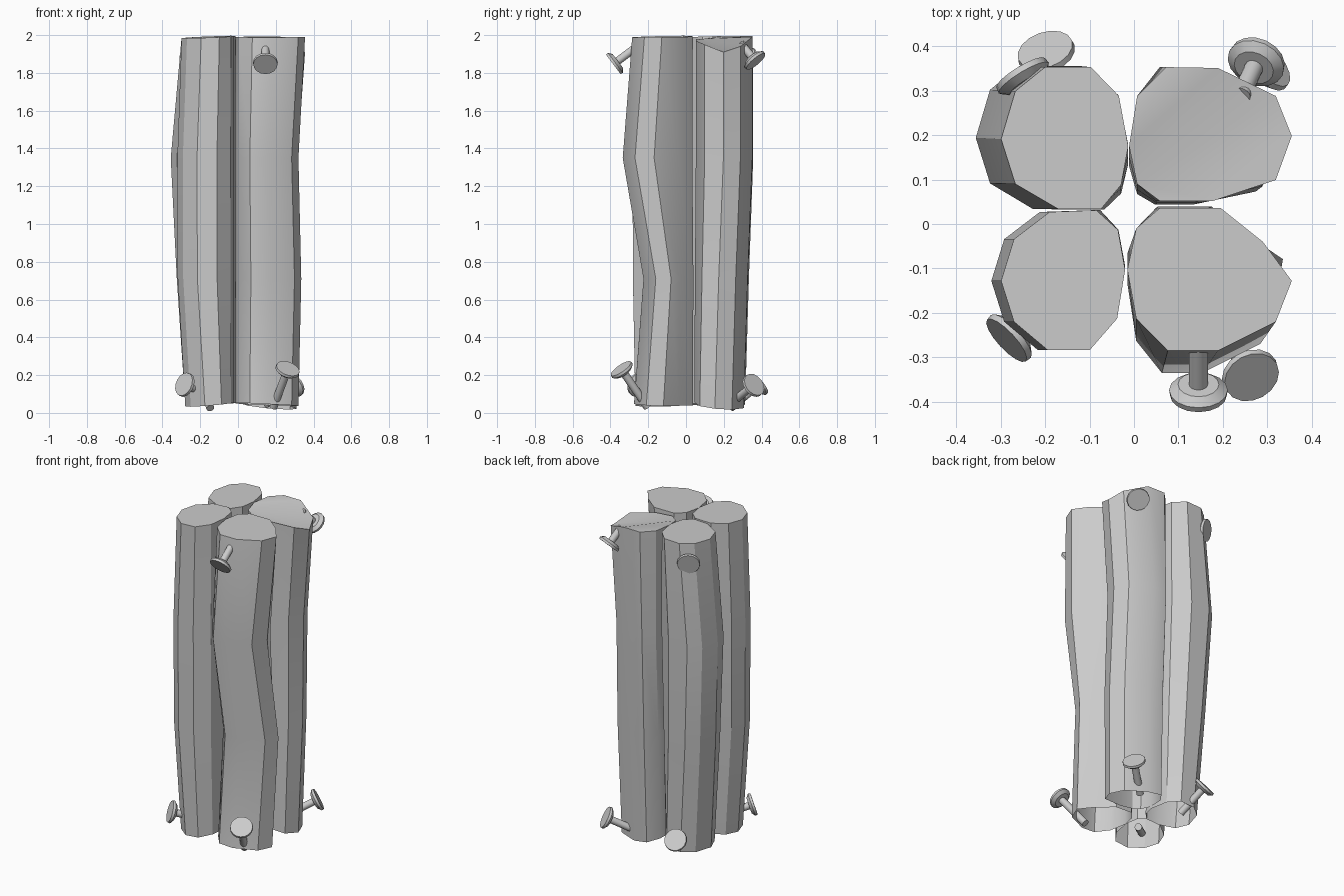
import bpy, bmesh, math
from mathutils import Vector

if "Cube" in bpy.data.objects:
    bpy.data.objects.remove(bpy.data.objects["Cube"])

# ring heights of every log, bottom to top
LEVELS = [0.045, 0.71, 1.35, 1.99]


def finish(bm, name, angle=30):
    bmesh.ops.recalc_face_normals(bm, faces=bm.faces)
    me = bpy.data.meshes.new(name)
    bm.to_mesh(me)
    bm.free()
    ob = bpy.data.objects.new(name, me)
    bpy.context.collection.objects.link(ob)
    bpy.ops.object.select_all(action='DESELECT')
    ob.select_set(True)
    bpy.context.view_layer.objects.active = ob
    bpy.ops.object.shade_smooth_by_angle(angle=math.radians(angle))
    return ob


def outer(v):
    """0 on the inner faces of the bundle, 1 on the outer ones."""
    return min(1, max(0, (abs(v) - 0.03) / 0.12))


def log(name, outline, shifts, bottom_tilt, top_tilt, dips=None):
    """Open-bottomed ten-sided log; the outer side wanders by the ring shifts."""
    bm = bmesh.new()
    n = len(outline)
    cx = sum(p[0] for p in outline) / n
    cy = sum(p[1] for p in outline) / n
    rings = []
    for k, z in enumerate(LEVELS):
        ring = []
        for i, (x, y) in enumerate(outline):
            tx, ty = (bottom_tilt if k == 0 else top_tilt if k == 3 else (0, 0))
            zz = z + tx * (x - cx) + ty * (y - cy)
            if k == 3 and dips:
                zz -= dips.get(i, 0)
            ring.append(bm.verts.new((x + shifts[k][0] * outer(x),
                                      y + shifts[k][1] * outer(y), zz)))
        rings.append(ring)
    for a, b in zip(rings, rings[1:]):
        for i in range(n):
            j = (i + 1) % n
            bm.faces.new((a[i], a[j], b[j], b[i]))
    t = rings[-1]
    if dips:  # chipped top in three facets
        for ids in ((8, 9, 0, 1), (1, 2, 7, 8), (2, 3, 4, 5, 6, 7)):
            bm.faces.new([t[i] for i in ids])
    else:
        bm.faces.new(t)
    return finish(bm, name)


log("log_back_left",
    [(-.2, .353), (-.097, .353), (-.034, .288), (-.013, .175), (-.029, .088),
     (-.074, .034), (-.171, .034), (-.267, .09), (-.299, .191), (-.267, .299)],
    [(.02, -.04), (-.025, -.02), (-.057, .003), (0, 0)], (.05, 0), (.04, .02))
log("log_back_right",
    [(.072, .353), (.189, .351), (.319, .288), (.355, .198), (.319, .099),
     (.178, .052), (.058, .052), (.007, .09), (-.011, .175), (.007, .288)],
    [(-.045, -.045), (-.03, -.025), (-.04, 0), (0, 0)], (-.11, -.1), (0, 0),
    {2: .05, 3: .08, 4: .04, 5: .02, 6: .01, 7: .01})
log("log_front_left",
    [(-.19, .027), (-.085, .031), (-.036, -.013), (-.02, -.103), (-.038, -.213),
     (-.099, -.283), (-.195, -.283), (-.27, -.22), (-.299, -.128), (-.27, -.034)],
    [(.02, .015), (-.02, .002), (-.022, 0), (0, 0)], (.08, .03), (.04, .02))
log("log_front_right",
    [(.058, .036), (.195, .036), (.29, -.04), (.355, -.128), (.319, -.22),
     (.189, -.285), (.076, -.285), (.005, -.213), (-.015, -.103), (.005, -.01)],
    [(-.035, .01), (-.02, .06), (-.035, -.05), (0, 0)], (-.04, -.02), (0, .01))


# nails: shaft and chamfered head as one lathed profile
NAIL_HEAD = [(.021, -.03), (.046, -.03), (.066, -.014), (.064, 0)]


def nail(name, head, direction, length, sides=16):
    bm = bmesh.new()
    q = Vector(direction).to_track_quat('Z', 'Y')
    rings = [[bm.verts.new(q @ Vector((r * math.cos(2 * math.pi * i / sides),
                                       r * math.sin(2 * math.pi * i / sides), z)) + Vector(head))
              for i in range(sides)] for r, z in [(.021, -length)] + NAIL_HEAD]
    for a, b in zip(rings, rings[1:]):
        for i in range(sides):
            j = (i + 1) % sides
            bm.faces.new((a[i], a[j], b[j], b[i]))
    bm.faces.new(rings[0])
    bm.faces.new(rings[-1])
    return finish(bm, name)


for name, head, d, length in [
    ("nail_front_right_top", (.145, -.385, 1.845), (0, -.8, -.6), .19),
    ("nail_front_right_bottom", (.265, -.345, .235), (.085, -.155, .225), .26),
    ("nail_front_left_bottom", (-.287, -.262, .152), (-.7, -.65, .3), .23),
    ("nail_back_right_top", (.278, .37, 1.86), (.25, .55, -.65), .13),
    ("nail_back_right_bottom", (.305, .362, .15), (.6, .5, .4), .23),
    ("nail_back_left_top", (-.255, .34, 1.87), (-.5, .82, -.22), .2),
    ("nail_back_left_bottom", (-.2, .392, .155), (-.25, .72, .6), .21),
]:
    nail(name, head, d, length)
